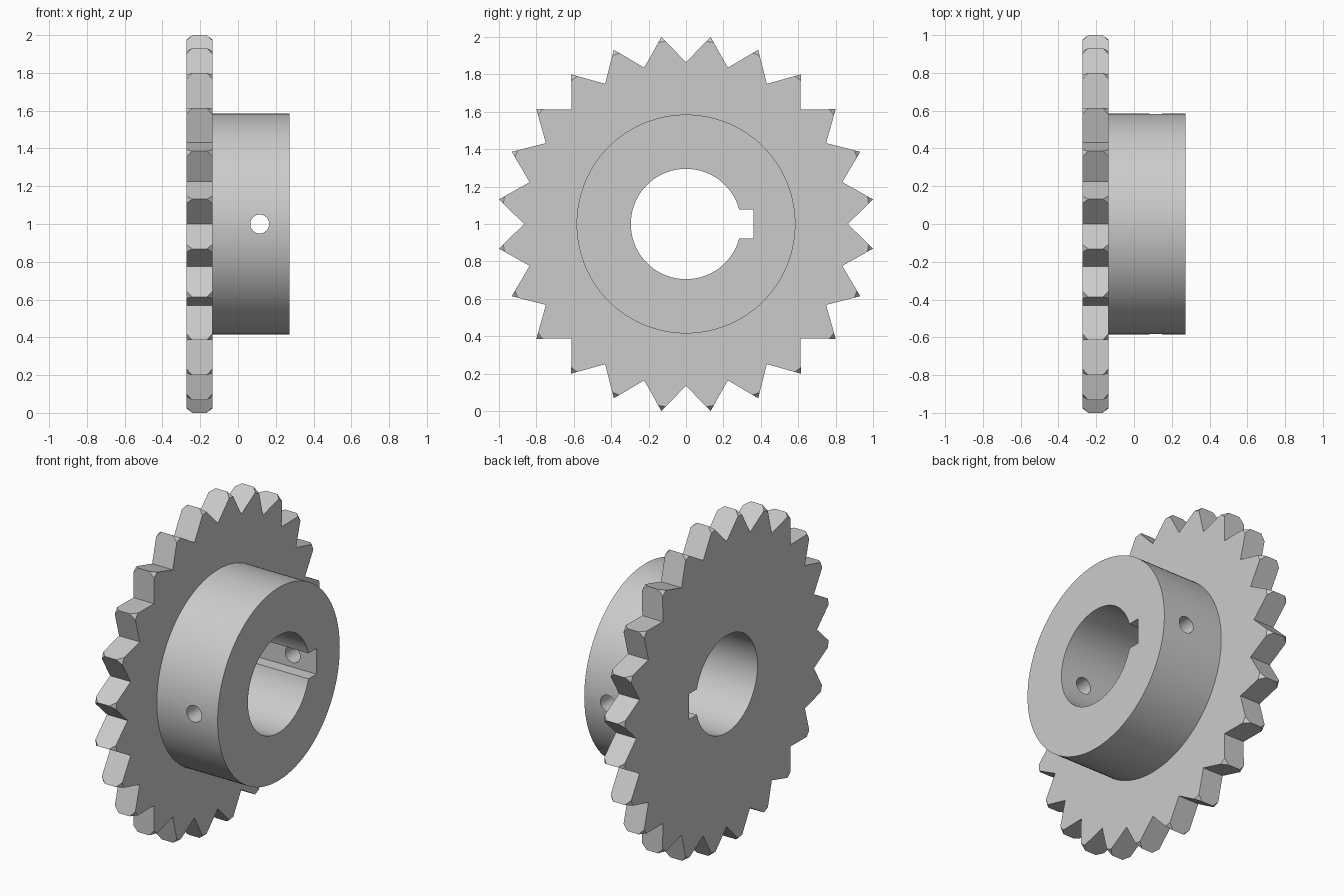
import bpy, bmesh
from math import sin, cos, pi, radians

if "Cube" in bpy.data.objects:
    bpy.data.objects.remove(bpy.data.objects["Cube"], do_unlink=True)

TEETH = 24
TIP, ROOT = 1.0086, 0.865
X0, X1, X2 = -0.273, -0.135, 0.273      # plate back, plate front, hub end
CUT_DEPTH, CUT_WIDTH = 0.027, 0.031     # chamfer on tooth tips

steel = bpy.data.materials.new("grey steel")
steel.use_nodes = True
steel.diffuse_color = (0.6, 0.6, 0.6, 1)
steel.node_tree.nodes["Principled BSDF"].inputs["Base Color"].default_value = (0.6, 0.6, 0.6, 1)


def cylinder(name, radius, start, end, sides=128):
    """Cylinder along x, centred at height 1."""
    bpy.ops.mesh.primitive_cylinder_add(vertices=sides, radius=radius, depth=end - start,
                                        location=((start + end) / 2, 0, 1),
                                        rotation=(0, pi / 2, 0))
    ob = bpy.context.object
    ob.name = name
    return ob


def toothed_plate():
    bm = bmesh.new()
    half = pi / TEETH
    # fraction along a flank at which the tip chamfer starts
    f = CUT_DEPTH / (TIP - ROOT * cos(half))

    def ring_point(radius, angle):
        return radius * sin(angle), radius * cos(angle)

    def add(x, p):
        return bm.verts.new((x, p[0], 1 + p[1]))

    valleys, cuts_in, cuts_out, ridges = [], [], [], []
    for i in range(TEETH):
        a = 2 * half * i
        v, t, w = ring_point(ROOT, a), ring_point(TIP, a + half), ring_point(ROOT, a + 2 * half)
        c1 = [t[k] + (v[k] - t[k]) * f for k in (0, 1)]
        c2 = [t[k] + (w[k] - t[k]) * f for k in (0, 1)]
        valleys.append([add(x, v) for x in (X0, X1)])
        cuts_in.append([add(x, c1) for x in (X0, X1)])
        cuts_out.append([add(x, c2) for x in (X0, X1)])
        ridges.append([add(x, t) for x in (X0 + CUT_WIDTH, X1 - CUT_WIDTH)])

    for i in range(TEETH):
        r = ridges[i]
        for v, c in ((valleys[i], cuts_in[i]), (valleys[(i + 1) % TEETH], cuts_out[i])):
            bm.faces.new((v[0], c[0], r[0], r[1], c[1], v[1]))
        for s in (0, 1):
            bm.faces.new((cuts_in[i][s], cuts_out[i][s], r[s]))
    for s in (0, 1):
        bm.faces.new([g[i][s] for i in range(TEETH) for g in (valleys, cuts_in, cuts_out)])
    bmesh.ops.recalc_face_normals(bm, faces=bm.faces)
    mesh = bpy.data.meshes.new("sprocket")
    bm.to_mesh(mesh)
    bm.free()
    ob = bpy.data.objects.new("sprocket", mesh)
    bpy.context.collection.objects.link(ob)
    return ob


def combine(target, tool, operation):
    """Apply a boolean and delete its tool."""
    mod = target.modifiers.new(operation, 'BOOLEAN')
    mod.operation, mod.object, mod.solver = operation, tool, 'EXACT'
    bpy.ops.object.select_all(action='DESELECT')
    bpy.context.view_layer.objects.active = target
    target.select_set(True)
    bpy.ops.object.modifier_apply(modifier=mod.name)
    bpy.data.objects.remove(tool, do_unlink=True)


# Toothed plate with its hub
sprocket = toothed_plate()
combine(sprocket, cylinder("hub", 0.585, (X0 + X1) / 2, X2), 'UNION')

# Shaft bore
combine(sprocket, cylinder("bore_cutter", 0.295, -1, 1), 'DIFFERENCE')

# Keyway on the back side of the bore
bpy.ops.mesh.primitive_cube_add(size=1, location=(0, 0.26, 1))
keyway = bpy.context.object
keyway.scale = (2, 0.2, 0.155)
combine(sprocket, keyway, 'DIFFERENCE')

# Set screw hole through both hub walls
screw = cylinder("screw_hole_cutter", 0.05, -1, 1, 32)
screw.location.x = 0.115
screw.rotation_euler = (radians(90), 0, 0)
combine(sprocket, screw, 'DIFFERENCE')

sprocket.data.materials.clear()
sprocket.data.materials.append(steel)
for p in sprocket.data.polygons:
    p.material_index = 0
bpy.ops.object.select_all(action='DESELECT')
sprocket.select_set(True)
bpy.context.view_layer.objects.active = sprocket
bpy.ops.object.shade_smooth_by_angle(angle=radians(20))
